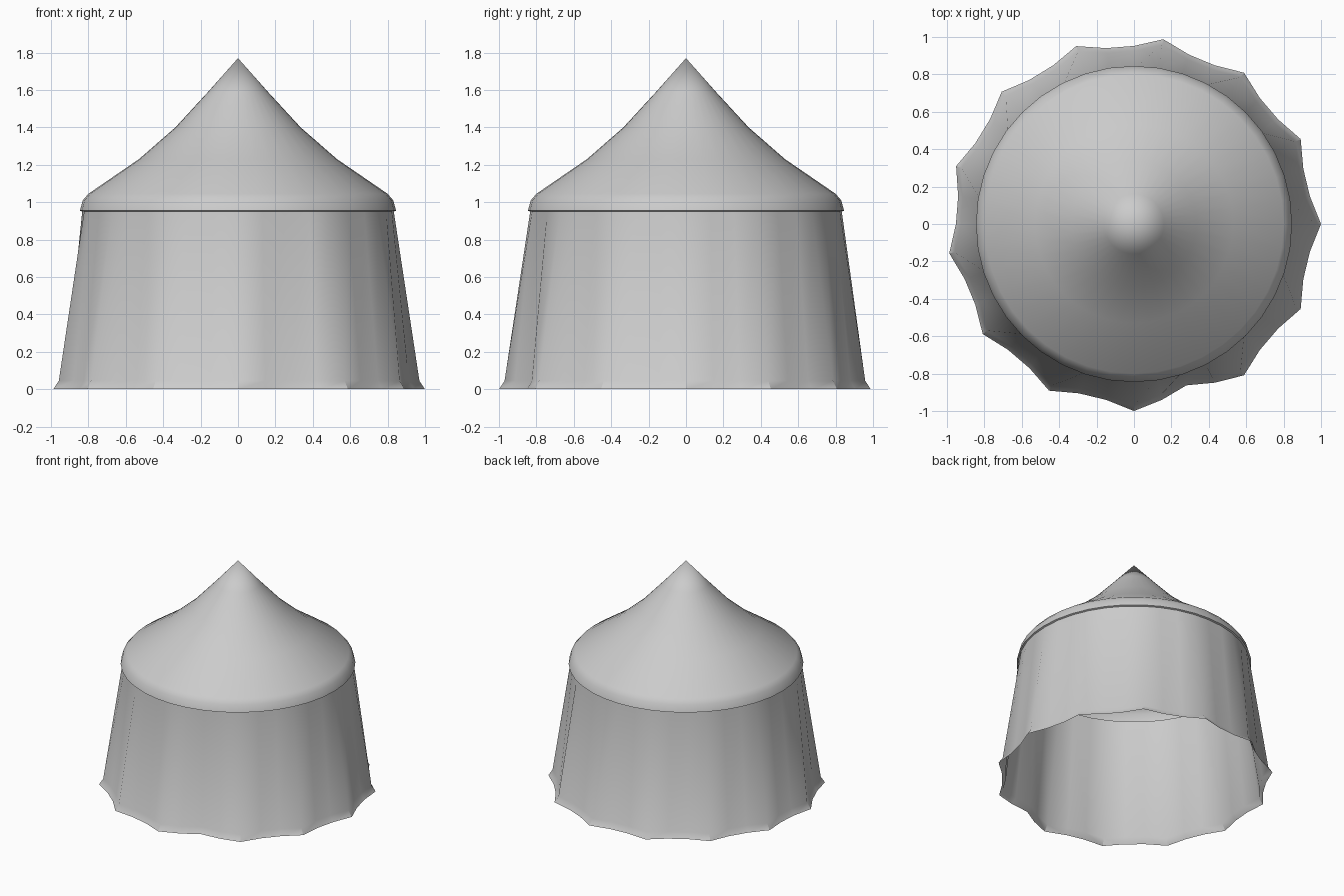
import bpy, bmesh, math

if "Cube" in bpy.data.objects:
    bpy.data.objects.remove(bpy.data.objects["Cube"])

N = 40
# scallop points of the wall hem: every third column, with one wider gap
PEAKS = set(range(0, 31, 3)) | {34, 37}
WIDE_MID = 32


def hem_radius(i, peak, valley, deep):
    if i in PEAKS:
        return peak
    return deep if i == WIDE_MID else valley


def loft(name, rings, apex=None, angle=35):
    """Skin rings given as (radius function, z), listed top to bottom."""
    bm = bmesh.new()
    loops = []
    for radius, z in rings:
        loop = []
        for i in range(N):
            a = 2 * math.pi * i / N
            r = radius(i)
            loop.append(bm.verts.new((r * math.cos(a), r * math.sin(a), z)))
        loops.append(loop)
    for up, low in zip(loops, loops[1:]):
        for i in range(N):
            j = (i + 1) % N
            bm.faces.new((low[i], low[j], up[j], up[i]))
    if apex is not None:
        tip = bm.verts.new((0, 0, apex))
        for i in range(N):
            bm.faces.new((loops[0][i], loops[0][(i + 1) % N], tip))
    me = bpy.data.meshes.new(name)
    bm.to_mesh(me)
    bm.free()
    ob = bpy.data.objects.new(name, me)
    bpy.context.collection.objects.link(ob)
    bpy.ops.object.select_all(action='DESELECT')
    ob.select_set(True)
    bpy.context.view_layer.objects.active = ob
    bpy.ops.object.shade_smooth_by_angle(angle=math.radians(angle))
    return ob


# concave pointed roof with a rounded eave and small returning lip
profile = [(0.16, 1.59), (0.335, 1.40), (0.53, 1.23), (0.80, 1.045),
           (0.83, 1.01), (0.845, 0.955), (0.833, 0.95)]
loft("tent_roof", [(lambda i, r=r: r, z) for r, z in profile], apex=1.77)

# open fabric wall: round at the eave, scalloped at the flared hem
loft("tent_wall", [
    (lambda i: 0.833, 0.95),
    (lambda i: hem_radius(i, 0.97, 0.925, 0.88), 0.045),
    (lambda i: hem_radius(i, 1.0, 0.952, 0.907), 0.0),
], angle=30)
